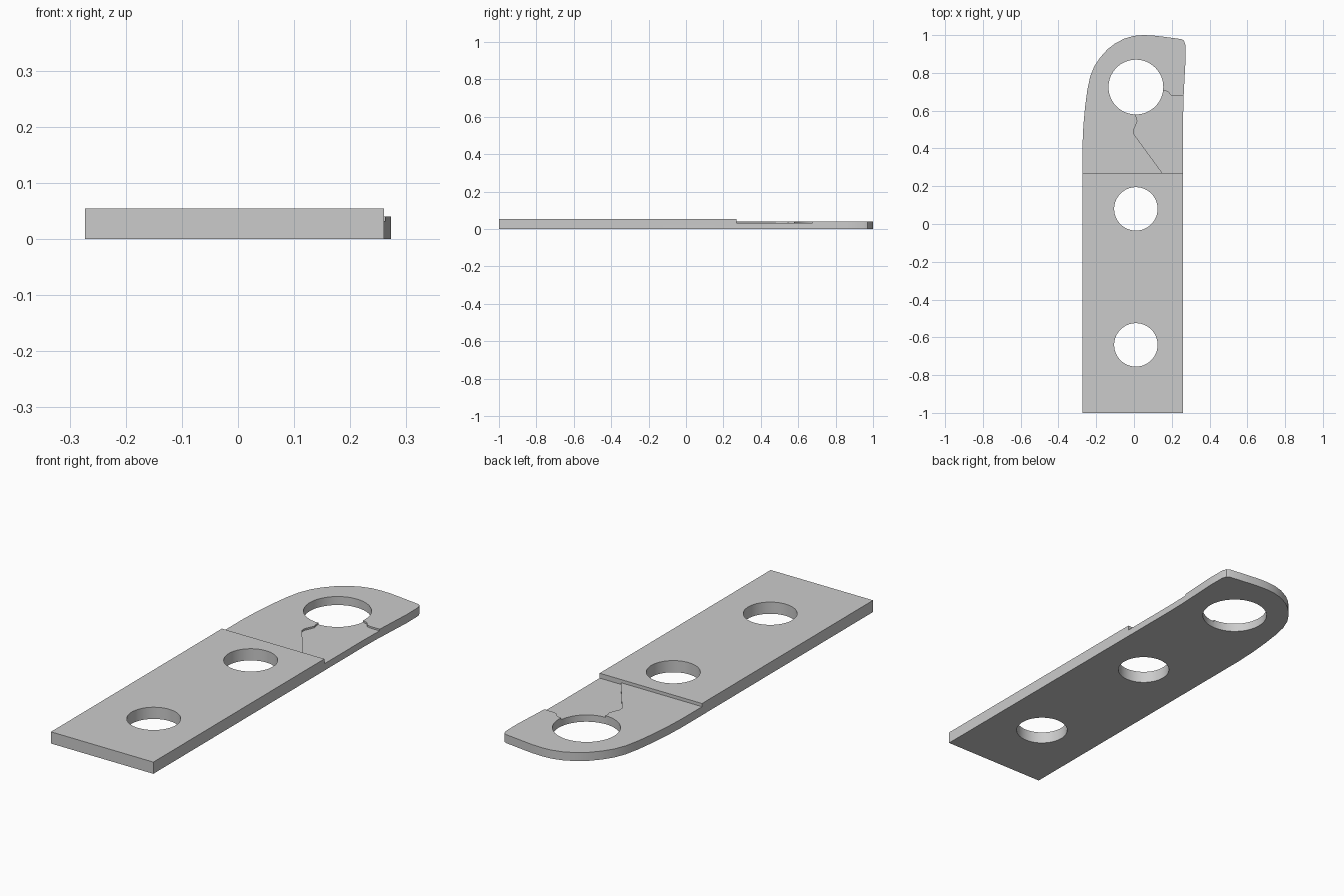
import bpy, bmesh, math

if "Cube" in bpy.data.objects:
    bpy.data.objects.remove(bpy.data.objects["Cube"])

grey = bpy.data.materials.new("plain grey")
grey.diffuse_color = (0.6, 0.6, 0.6, 1)
grey.use_nodes = True
grey.node_tree.nodes["Principled BSDF"].inputs["Base Color"].default_value = grey.diffuse_color


def prism(name, points, z0, z1):
    """Extrude a counter-clockwise outline from z0 to z1."""
    bm = bmesh.new()
    face = bm.faces.new([bm.verts.new((x, y, z0)) for x, y in points])
    ext = bmesh.ops.extrude_face_region(bm, geom=[face])
    for v in ext["geom"]:
        if isinstance(v, bmesh.types.BMVert):
            v.co.z = z1
    bmesh.ops.recalc_face_normals(bm, faces=bm.faces)
    mesh = bpy.data.meshes.new(name)
    bm.to_mesh(mesh)
    bm.free()
    mesh.materials.append(grey)
    obj = bpy.data.objects.new(name, mesh)
    bpy.context.collection.objects.link(obj)
    return obj


def circle(x, y, r, n=64):
    return [(x + r * math.cos(2 * math.pi * i / n),
             y + r * math.sin(2 * math.pi * i / n)) for i in range(n)]


def cut(body, cutter):
    cutter.hide_render = True
    mod = body.modifiers.new("cut", 'BOOLEAN')
    mod.operation = 'DIFFERENCE'
    mod.solver = 'EXACT'
    mod.object = cutter
    bpy.context.view_layer.objects.active = body
    bpy.ops.object.modifier_apply(modifier=mod.name)
    bpy.data.objects.remove(cutter)


# Flat strap with one rounded shoulder and a small corner at the tip
outline = [(-.2725, -1), (.26, -1), (.26, .56), (.262, .66), (.268, .78),
           (.2725, .86), (.2715, .95), (.264, .971), (.25, .979), (.15, .992),
           (.10, .998), (.05, 1.0), (0, .996), (-.05, .982), (-.10, .956),
           (-.14, .925), (-.18, .88), (-.21, .835), (-.232, .78),
           (-.247, .71), (-.259, .62), (-.268, .52), (-.2725, .42)]
strap = prism("strap_plate", outline, 0, .055)

# Thinner tip beyond the step
cut(strap, prism("step_cutter", [(-.5, .27), (.5, .27), (.5, 1.2), (-.5, 1.2)], .04, .1))

# Shallow recess between the step, the big hole and the right edge
recess = [(.15, .27), (.4, .27), (.4, .677), (.215, .677), (.195, .682),
          (.18, .70), (.15, .71), (.01, .70), (.012, .56), (.018, .545),
          (.008, .52), (-.002, .50), (-.002, .48), (.008, .464)]
cut(strap, prism("recess_cutter", recess, .032, .08))

# Three round holes
for x, y, r in [(.01, .725, .145), (.01, .08, .115), (.01, -.64, .115)]:
    cut(strap, prism("hole_cutter", circle(x, y, r), -.1, .2))

bpy.ops.object.select_all(action='DESELECT')
strap.select_set(True)
bpy.context.view_layer.objects.active = strap
bpy.ops.object.shade_smooth_by_angle(angle=math.radians(30))
